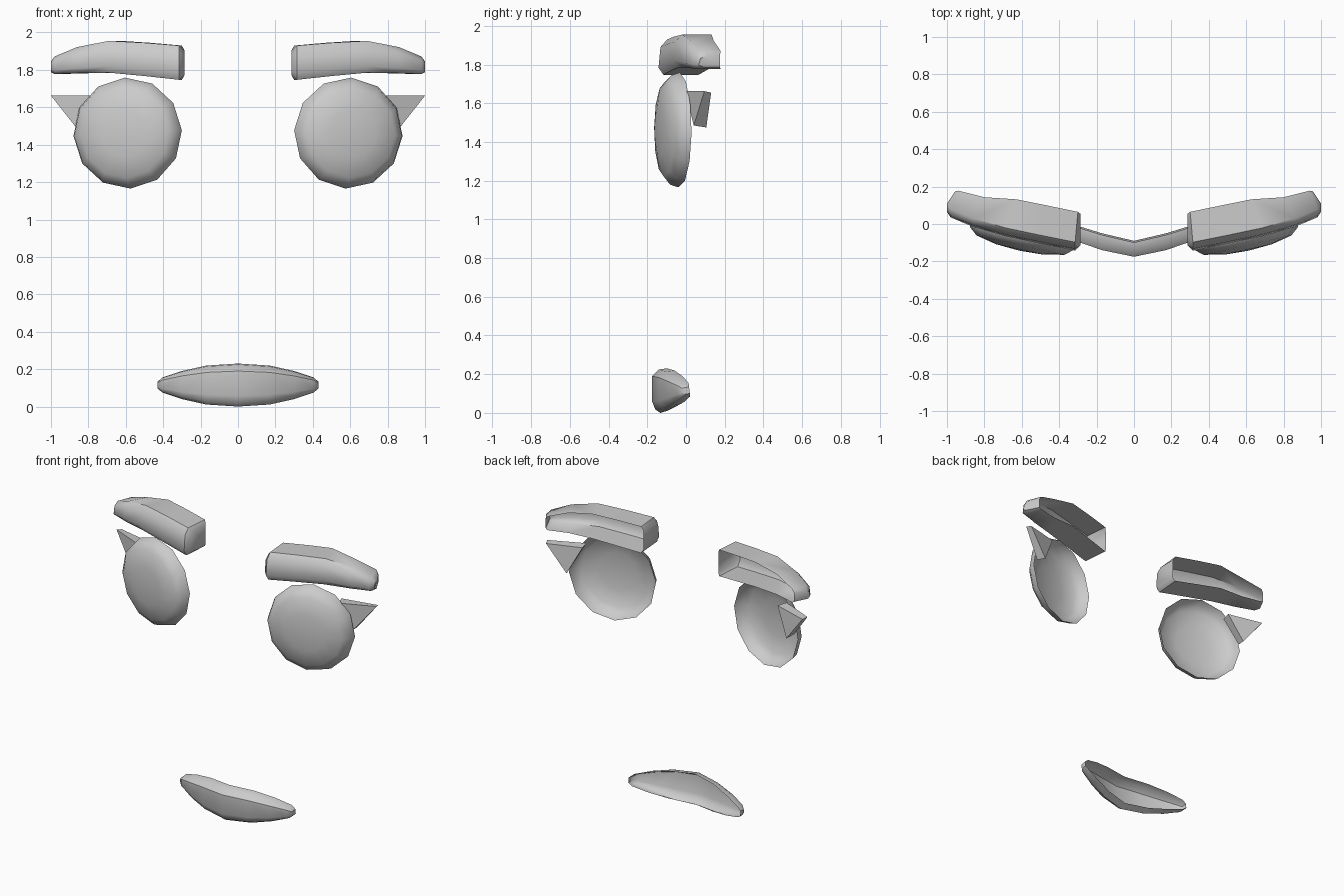
import bpy, bmesh, math
from mathutils import Vector

if "Cube" in bpy.data.objects:
    bpy.data.objects.remove(bpy.data.objects["Cube"])


def finish(name, bm, shell=True, angle=45):
    """Orient outward, mirror across x and shade."""
    bmesh.ops.recalc_face_normals(bm, faces=bm.faces)
    if shell and sum(f.normal.y * f.calc_area() for f in bm.faces) > 0:
        bmesh.ops.reverse_faces(bm, faces=bm.faces)
    me = bpy.data.meshes.new(name)
    bm.to_mesh(me)
    bm.free()
    ob = bpy.data.objects.new(name, me)
    bpy.context.collection.objects.link(ob)
    bpy.ops.object.select_all(action='DESELECT')
    ob.select_set(True)
    bpy.context.view_layer.objects.active = ob
    bpy.ops.object.shade_smooth_by_angle(angle=math.radians(angle))
    mod = ob.modifiers.new("mirror", 'MIRROR')
    mod.use_clip = True
    return ob


def loft(bm, sections, cap_first=False, cap_last=False):
    """Bridge open section strips; the back stays open."""
    rows = [[bm.verts.new(p) for p in s] for s in sections]
    for a, b in zip(rows, rows[1:]):
        for i in range(len(a) - 1):
            bm.faces.new((a[i], a[i + 1], b[i + 1], b[i]))
    if cap_first:
        bm.faces.new(rows[0])
    if cap_last:
        bm.faces.new(rows[-1])


# Eyebrows: bevelled bar, open at the back
# x front, x back, y back, y front, z bottom, z top
stations = [
    (0.287, 0.287, 0.055, -0.115, 1.77, 1.905),
    (0.315, 0.300, 0.065, -0.142, 1.747, 1.93),
    (0.50, 0.47, 0.10, -0.105, 1.767, 1.945),
    (0.69, 0.63, 0.132, -0.065, 1.785, 1.955),
    (0.86, 0.80, 0.143, -0.015, 1.782, 1.922),
    (0.98, 0.94, 0.178, 0.035, 1.778, 1.872),
    (1.00, 0.955, 0.176, 0.065, 1.787, 1.845),
]
bm = bmesh.new()
secs = []
for xf, xb, yb, yf, zb, zt in stations:
    h = zt - zb
    secs.append([(xb, yb, zt), (xf, yf + 0.045, zt), (xf, yf + 0.01, zt - 0.22 * h),
                 (xf, yf, zb + 0.2 * h), (xf, yf + 0.025, zb), (xb, yb, zb)])
loft(bm, secs, True, True)
finish("eyebrows", bm)

# Eyes: shallow twelve-sided domes turned outward
bm = bmesh.new()
n, centre = 12, Vector((0.59, -0.035, 1.462))
out = Vector((0.22, -1, 0)).normalized()
side = Vector((1, 0.22, 0)).normalized()
rings = []
for r, d in ((0.297, 0.0), (0.283, 0.045), (0.24, 0.08), (0.13, 0.103)):
    ring = []
    for i in range(n):
        a = math.tau * i / n + math.radians(-3)
        ring.append(bm.verts.new(centre + out * d + side * (r * math.cos(a))
                                 + Vector((0, 0, r * math.sin(a)))))
    rings.append(ring)
for a, b in zip(rings, rings[1:]):
    for i in range(n):
        j = (i + 1) % n
        bm.faces.new((a[i], a[j], b[j], b[i]))
tip = bm.verts.new(centre + out * 0.11)
for i in range(n):
    bm.faces.new((rings[-1][i], rings[-1][(i + 1) % n], tip))
finish("eyes", bm, angle=60)

# Eyelashes: wedges tapering to an outer point
bm = bmesh.new()
front = [bm.verts.new(p) for p in ((0.77, -0.005, 1.663), (1.0, 0.095, 1.662), (0.86, 0.04, 1.485))]
back = [bm.verts.new(p) for p in ((0.75, 0.065, 1.663), (0.985, 0.13, 1.655), (0.845, 0.105, 1.475))]
bm.faces.new(front)
bm.faces.new(back)
for i in range(3):
    j = (i + 1) % 3
    bm.faces.new((front[i], front[j], back[j], back[i]))
finish("eyelashes", bm, shell=False, angle=30)

# Mouth: curved lens-shaped shell, open at the back
# x, y front, y back, half height
stations = [
    (0.0, -0.175, -0.09, 0.115),
    (0.17, -0.14, -0.05, 0.104),
    (0.30, -0.095, -0.01, 0.075),
    (0.405, -0.045, 0.02, 0.04),
    (0.43, -0.02, 0.02, 0.018),
]
bm = bmesh.new()
secs = []
for x, yf, yb, h in stations:
    d, z = yb - yf, 0.115
    secs.append([(x, y, z + k * h) for y, k in (
        (yb - 0.1 * d, 1.0), (yf + 0.4 * d, 0.95), (yf, 0.65),
        (yf, -0.5), (yf + 0.2 * d, -0.85), (yf + 0.5 * d, -1.0), (yb, -0.78))])
loft(bm, secs, cap_last=True)
finish("mouth", bm)
